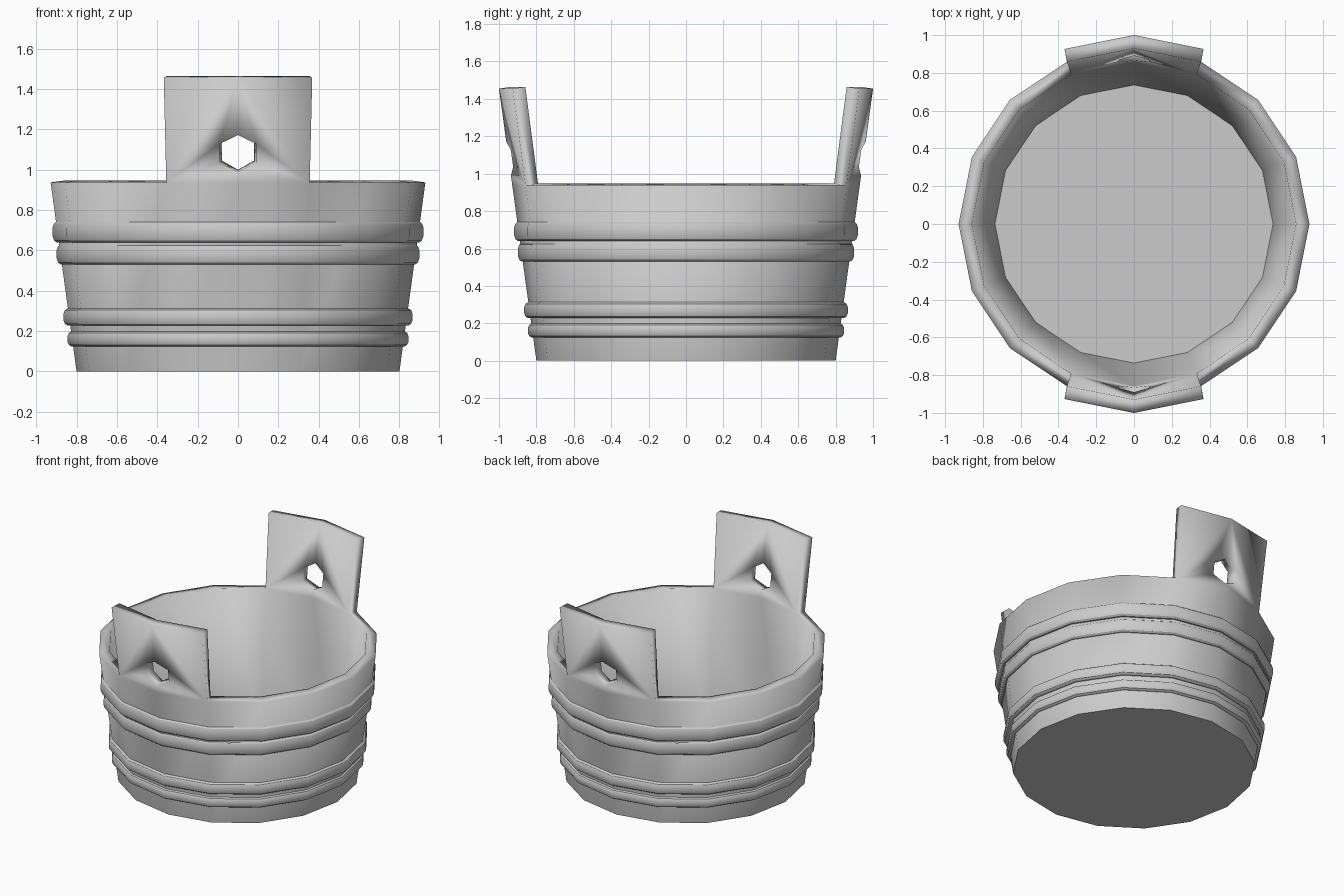
import bpy, bmesh, math

if "Cube" in bpy.data.objects:
    bpy.data.objects.remove(bpy.data.objects["Cube"])

SIDES = 16
STEP = 2 * math.pi / SIDES
RIM, TAB_TOP = 0.937, 1.455


def radius(z):
    """Outer corner radius of the flared wall at height z."""
    return 0.8 + 0.1375 * z


def finish(name, bm):
    bmesh.ops.recalc_face_normals(bm, faces=bm.faces[:])
    mesh = bpy.data.meshes.new(name)
    bm.to_mesh(mesh)
    bm.free()
    obj = bpy.data.objects.new(name, mesh)
    bpy.context.collection.objects.link(obj)
    bpy.ops.object.select_all(action='DESELECT')
    obj.select_set(True)
    bpy.context.view_layer.objects.active = obj
    bpy.ops.object.shade_smooth_by_angle(angle=math.radians(30))
    return obj


def ring(bm, r, z):
    return [bm.verts.new((r * math.cos(i * STEP), r * math.sin(i * STEP), z))
            for i in range(SIDES)]


def bridge(bm, a, b):
    for i in range(SIDES):
        j = (i + 1) % SIDES
        bm.faces.new((a[i], a[j], b[j], b[i]))


# Bucket body: outer skin with two raised, pierced tabs, then thickened inward
bm = bmesh.new()
low, top = ring(bm, radius(0), 0), ring(bm, radius(RIM), RIM)
bm.faces.new(low[::-1])
bridge(bm, low, top)


def tab_point(x, z, side):
    y = radius(z) - abs(x) * math.tan(STEP / 2)
    return bm.verts.new((x, side * y, z))


for side, mid in ((1, 4), (-1, 12)):
    hole_low = tab_point(0, 0.99, side)
    hole_high = tab_point(0, 1.172, side)
    peak = tab_point(0, TAB_TOP, side)
    for sx in (1, -1):
        corner = top[(mid - sx * side) % SIDES]
        bm.faces.new((top[mid], hole_low,
                      tab_point(sx * 0.092, 1.035, side),
                      tab_point(sx * 0.092, 1.127, side),
                      hole_high, peak,
                      tab_point(sx * 0.368, TAB_TOP, side), corner))

body = finish("bucket_body", bm)
solid = body.modifiers.new("thickness", 'SOLIDIFY')
solid.thickness = 0.07
solid.offset = -1
solid.use_even_offset = True

# Hoops: rounded bands around the wall (bottom z, top z, outermost radius)
PROFILE = [(-1, -0.05), (-1, -0.02), (-0.8, -0.007), (-0.4, 0),
           (0.4, 0), (0.8, -0.007), (1, -0.02), (1, -0.05)]
HOOPS = [("top_hoop", 0.64, 0.744, 0.919), ("upper_hoop", 0.531, 0.63, 0.899),
         ("lower_hoop", 0.228, 0.313, 0.865), ("bottom_hoop", 0.124, 0.199, 0.845)]
for name, z0, z1, r in HOOPS:
    bm = bmesh.new()
    rings = [ring(bm, r + d, (z0 + z1) / 2 + t * (z1 - z0) / 2) for t, d in PROFILE]
    for a, b in zip(rings, rings[1:] + rings[:1]):
        bridge(bm, a, b)
    finish(name, bm)
